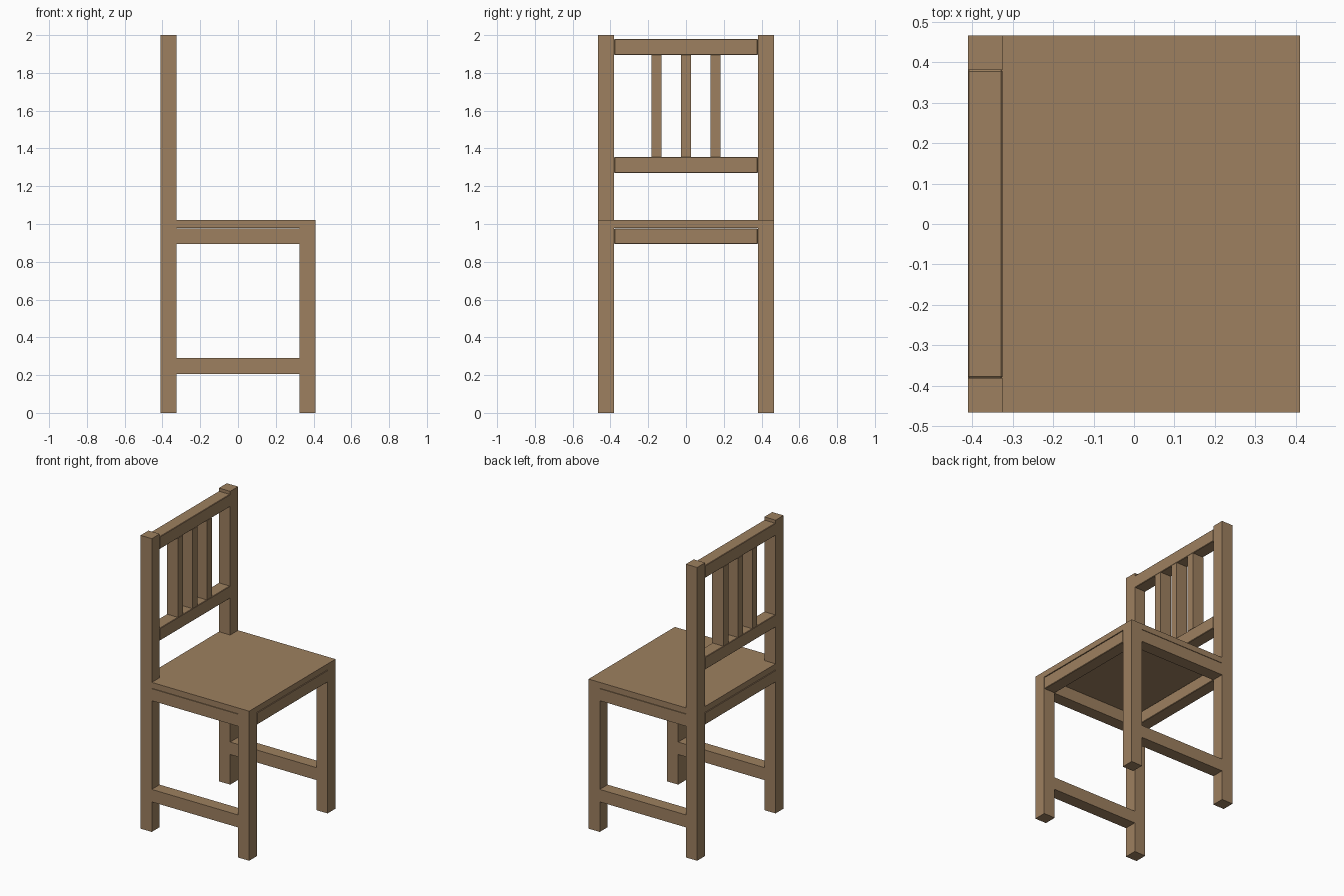
import bpy
import bmesh
from mathutils import Vector

if "Cube" in bpy.data.objects:
    bpy.data.objects.remove(bpy.data.objects["Cube"])

wood = bpy.data.materials.new("brown_wood")
wood.diffuse_color = (0.34, 0.216, 0.115, 1.0)
wood.use_nodes = True
wood.node_tree.nodes["Principled BSDF"].inputs["Base Color"].default_value = wood.diffuse_color

X, Y = 0.41, 0.465      # outer half width and half depth
T = 0.085               # square timber thickness
XI, YI = X - T, Y - T   # inner faces of the posts
SEAT_LOW, SEAT_TOP = 0.98, 1.02
GAP = 0.003             # shadow gap at the joints


def finish(name, bm):
    bmesh.ops.recalc_face_normals(bm, faces=bm.faces)
    mesh = bpy.data.meshes.new(name)
    bm.to_mesh(mesh)
    bm.free()
    mesh.materials.append(wood)
    obj = bpy.data.objects.new(name, mesh)
    bpy.context.collection.objects.link(obj)
    return obj


def box(name, x, y, z):
    bm = bmesh.new()
    bmesh.ops.create_cube(bm, size=1)
    for v in bm.verts:
        v.co = Vector([r[0] if c < 0 else r[1] for c, r in zip(v.co, (x, y, z))])
    return finish(name, bm)


def soften(obj):
    mod = obj.modifiers.new("edge_bevel", "BEVEL")
    mod.width = GAP
    mod.segments = 1
    return obj


# Side frames: tall back post, front leg, seat apron and low stretcher
for side, s in (("left", -1), ("right", 1)):
    y = sorted((s * YI, s * Y))
    box(f"back_post_{side}", (-X, -XI), y, (0, 2))
    box(f"front_leg_{side}", (XI, X), y, (0, SEAT_TOP))
    box(f"side_apron_{side}", (-XI, XI), y, (0.895, SEAT_LOW - GAP))
    box(f"side_stretcher_{side}", (-XI, XI), y, (0.205, 0.29))

# Seat board notched around the four posts
bm = bmesh.new()
outline = [(-X, -YI), (-XI, -YI), (-XI, -Y), (XI, -Y), (XI, -YI), (X, -YI),
           (X, YI), (XI, YI), (XI, Y), (-XI, Y), (-XI, YI), (-X, YI)]
face = bm.faces.new([bm.verts.new((x, y, SEAT_LOW)) for x, y in outline])
top = bmesh.ops.extrude_face_region(bm, geom=[face])["geom"]
bmesh.ops.translate(bm, vec=(0, 0, SEAT_TOP - SEAT_LOW),
                    verts=[g for g in top if isinstance(g, bmesh.types.BMVert)])
finish("seat", bm)

# Cross rails between the side frames
BACK, FRONT = (-X, -XI), (XI, X)
for name, x, z in (("front_apron", FRONT, (0.895, SEAT_LOW - GAP)),
                   ("back_apron", BACK, (0.895, SEAT_LOW - GAP)),
                   ("lower_back_rail", BACK, (1.27, 1.355)),
                   ("top_back_rail", BACK, (1.895, 1.98))):
    soften(box(name, x, (-YI, YI), z))

# Upright slats in the backrest
for i in (-1, 0, 1):
    c = i * 0.156
    box(f"back_slat_{i + 2}", BACK, (c - 0.026, c + 0.026), (1.355, 1.895))
